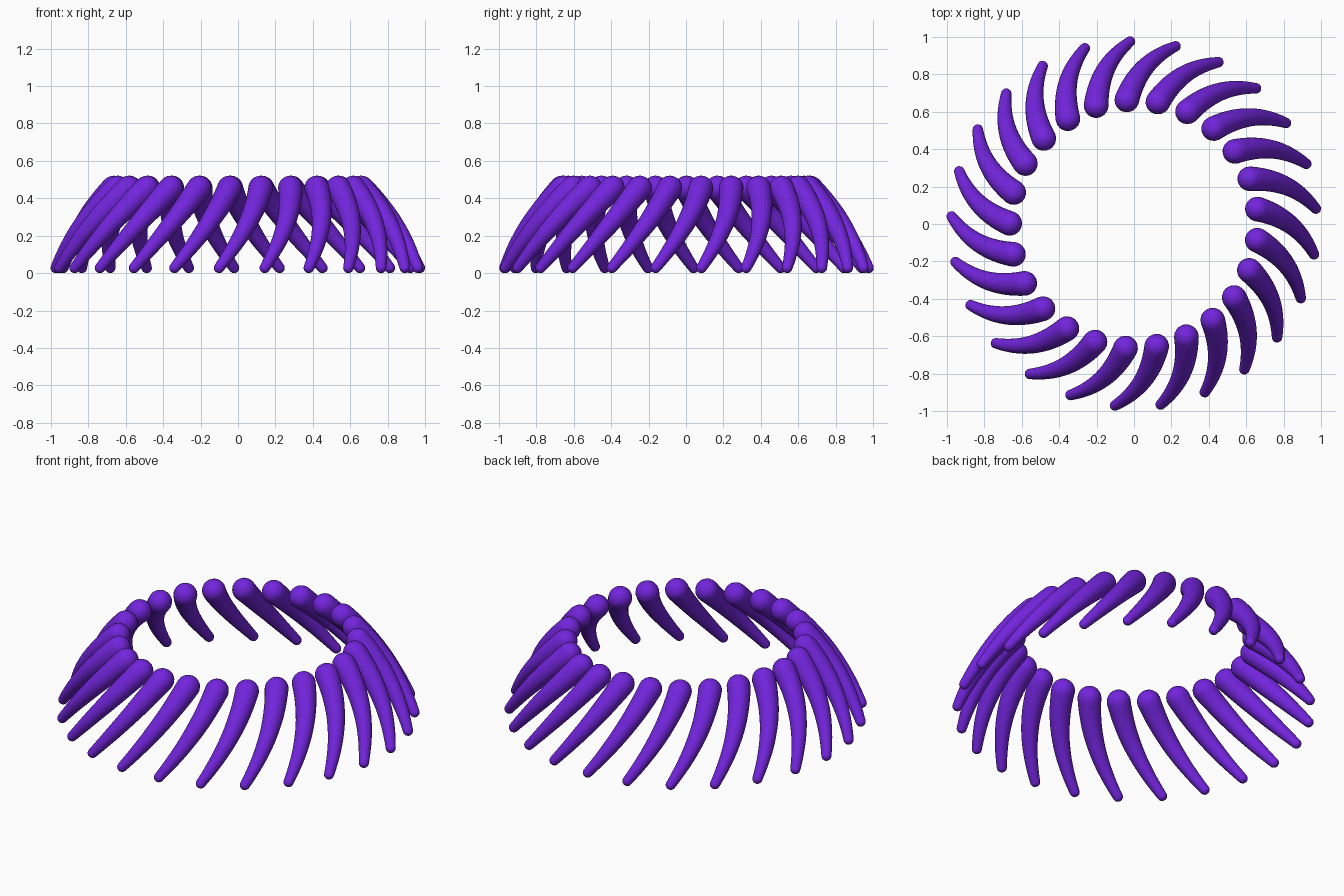
import bpy, bmesh, math
from mathutils import Vector, Matrix
from mathutils.geometry import interpolate_bezier

cube = bpy.data.objects.get("Cube")
if cube:
    bpy.data.objects.remove(cube, do_unlink=True)

COUNT, SIDES, STEPS, CAP = 25, 24, 20, 6
HEAD_R, TIP_R = 0.066, 0.028

purple = bpy.data.materials.new("purple")
purple.use_nodes = True
colour = (0.17, 0.018, 0.72, 1)
purple.diffuse_color = colour
purple.node_tree.nodes["Principled BSDF"].inputs["Base Color"].default_value = colour

# Centre line of one curved tendril, from the raised head to the tip on the floor
head, grip_a = Vector((0.66, 0.08, 0.455)), Vector((0.83, 0.035, 0.30))
tip, grip_b = Vector((0.962, -0.162, 0.028)), Vector((0.91, -0.06, 0.16))
path = interpolate_bezier(head, grip_a, grip_b, tip, STEPS + 1)
start_dir = (path[1] - path[0]).normalized()
end_dir = (path[-1] - path[-2]).normalized()

# Rings as (centre, direction, radius): round head cap, tapered body, round tip cap
rings = []
for i in range(1, CAP):
    a = math.pi / 2 * i / CAP
    rings.append((head - start_dir * HEAD_R * math.cos(a), start_dir, HEAD_R * math.sin(a)))
for i, p in enumerate(path):
    d = (path[min(i + 1, STEPS)] - path[max(i - 1, 0)]).normalized()
    rings.append((p, d, HEAD_R + (TIP_R - HEAD_R) * i / STEPS))
for i in range(1, CAP):
    a = math.pi / 2 * i / CAP
    rings.append((tip + end_dir * TIP_R * math.sin(a), end_dir, TIP_R * math.cos(a)))

bm = bmesh.new()
loops = []
for centre, d, r in rings:
    side = d.cross(Vector((0, 0, 1))).normalized()
    up = side.cross(d)
    angles = [math.tau * k / SIDES for k in range(SIDES)]
    loops.append([bm.verts.new(centre + (side * math.cos(a) + up * math.sin(a)) * r) for a in angles])
for a, b in zip(loops, loops[1:]):
    for k in range(SIDES):
        n = (k + 1) % SIDES
        bm.faces.new((a[k], a[n], b[n], b[k]))
# Close both ends with a fan
for loop, pole in ((loops[0], head - start_dir * HEAD_R), (loops[-1], tip + end_dir * TIP_R)):
    v = bm.verts.new(pole)
    for k in range(SIDES):
        bm.faces.new((loop[k], loop[(k + 1) % SIDES], v))
bmesh.ops.recalc_face_normals(bm, faces=bm.faces)
for f in bm.faces:
    f.smooth = True
mesh = bpy.data.meshes.new("tendril")
bm.to_mesh(mesh)
bm.free()
mesh.materials.append(purple)

# Repeat the tendril around the ring
for i in range(COUNT):
    tendril = bpy.data.objects.new(f"tendril_{i + 1}", mesh)
    tendril.matrix_world = Matrix.Rotation(math.tau * i / COUNT, 4, "Z")
    bpy.context.collection.objects.link(tendril)
